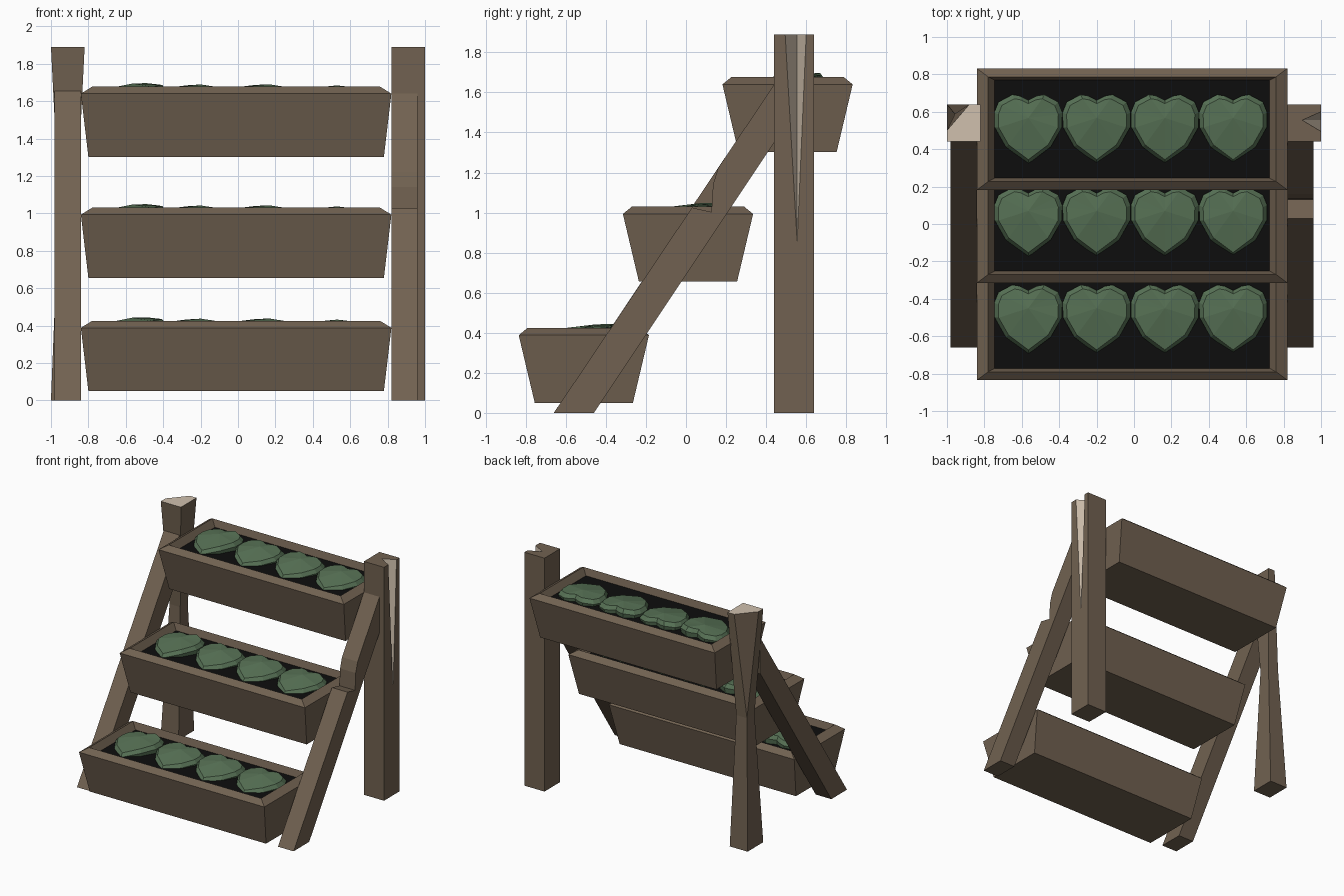
import bpy, bmesh

if "Cube" in bpy.data.objects:
    bpy.data.objects.remove(bpy.data.objects["Cube"])


def material(name, col):
    m = bpy.data.materials.new(name)
    m.diffuse_color = (*col, 1)
    m.use_nodes = True
    m.node_tree.nodes["Principled BSDF"].inputs["Base Color"].default_value = m.diffuse_color
    return m


WOOD = material("brown wood", (0.165, 0.121, 0.082))
CUT = material("pale cut wood", (0.63, 0.53, 0.42))
SOIL = material("black soil", (0.004, 0.004, 0.004))
LEAF = material("leaf green", (0.096, 0.168, 0.092))


def loft(name, rings, mats, paint=None, centre=None):
    """Skin a stack of counter-clockwise rings, cap both ends (or fan to a centre).
    paint(kind, segment, side) gives the material index."""
    bm = bmesh.new()
    vs = [[bm.verts.new(p) for p in r] for r in rings]
    n = len(rings[0])

    def face(verts, *key):
        f = bm.faces.new(verts)
        f.material_index = paint(*key) if paint else 0

    face(vs[0][::-1], "bottom", 0, 0)
    for s in range(len(vs) - 1):
        for i in range(n):
            j = (i + 1) % n
            face((vs[s][i], vs[s][j], vs[s + 1][j], vs[s + 1][i]), "side", s, i)
    if centre:
        c = bm.verts.new(centre)
        for i in range(n):
            face((vs[-1][i], vs[-1][(i + 1) % n], c), "top", 0, i)
    else:
        face(vs[-1], "top", 0, 0)
    bmesh.ops.remove_doubles(bm, verts=bm.verts, dist=1e-5)
    bmesh.ops.triangulate(bm, faces=[f for f in bm.faces if len(f.verts) > 4])
    bmesh.ops.recalc_face_normals(bm, faces=bm.faces)
    me = bpy.data.meshes.new(name)
    bm.to_mesh(me)
    bm.free()
    for m in mats:
        me.materials.append(m)
    ob = bpy.data.objects.new(name, me)
    bpy.context.collection.objects.link(ob)
    return ob


def rect(cx, cy, hx, hy, z):
    return [(cx + a * hx, cy + b * hy, z) for a, b in ((-1, -1), (1, -1), (1, 1), (-1, 1))]


# heart-leaved plant
HALF = [(0.045, 0.178), (0.085, 0.185), (0.16, 0.145), (0.182, 0.09),
        (0.18, 0.01), (0.12, -0.095)]
HEART = [(0, -0.185)] + HALF[::-1] + [(0, 0.155)] + [(-x, y) for x, y in HALF]


def plant(name, cx, cy, top, left, right):
    def height(x, y):
        t = min(1, max(0, 0.5 + x / 0.2))
        edge = 0.012 * max(0, abs(x) - 0.1) / 0.08
        return top + left + (right - left) * t - edge - 0.04 * max(0, -0.02 - y) / 0.165

    def ring(scale, drop):
        return [(cx + x * scale, cy + y * scale,
                 top - 0.07 if drop is None else height(x, y) - drop) for x, y in HEART]

    loft(name, [ring(0.95, None), ring(1.0, 0.035), ring(0.88, 0.006)], [LEAF],
         centre=(cx, cy + 0.06, height(0, 0) + 0.002))


# troughs with soil, four plants in each
TILTS = [(0.003, 0.027), (0.014, 0.006), (0.016, 0.006), (0.006, 0.004)]
for k, (cy, z) in enumerate(((-0.51, 0.05), (0.01, 0.655), (0.507, 1.302))):
    cx, top = -0.01, z + 0.375
    loft(f"trough_{k + 1}",
         [rect(cx, cy, 0.79, 0.245, z), rect(cx, cy, 0.83, 0.325, z + 0.338),
          rect(cx, cy, 0.77, 0.28, top), rect(cx, cy, 0.735, 0.262, top - 0.055)],
         [WOOD, SOIL], lambda kind, s, i: int(kind == "top"))
    for p, (l, r) in enumerate(TILTS):
        plant(f"plant_{k + 1}_{p + 1}", -0.565 + 0.365 * p, cy, top, l, r)

# slanted legs; the right one has a chipped notch in its upper edge
SLANT = [(-0.66, 0), (-0.46, 0), (0.45, 1.365), (0.45, 1.655)]
NOTCH = [(0.16, 1.222), (0.135, 1.14), (0.127, 1.003), (0.03, 1.025)]
for name, x0, prof in (("left_leg", -0.98, SLANT), ("right_leg", 0.82, SLANT + NOTCH)):
    loft(name, [[(x, y, z) for y, z in prof] for x in (x0, x0 + 0.14)], [WOOD])


# right post, split by a pale tapering crack on its outer face
def split(z, a, depth, b, tip=0.555):
    pts = [(0.82, 0.44), (1, 0.44), (1, a), (1 - depth, tip), (1, b), (1, 0.64), (0.82, 0.64)]
    return [(x, y, z) for x, y in pts]


loft("right_post", [rect(0.91, 0.54, 0.09, 0.1, 0)[:2] + [(1, 0.555, 0)] * 3
                    + rect(0.91, 0.54, 0.09, 0.1, 0)[2:],
                    split(0.85, 0.555, 0, 0.555), split(1.89, 0.495, 0.1, 0.6)],
     [WOOD, CUT], lambda kind, s, i: int(kind == "side" and s == 1 and i in (2, 3)))

# left post, waisted, with one top corner hewn off and a pale top
base = rect(-0.92, 0.54, 0.08, 0.1, 0)
waist = rect(-0.91, 0.54, 0.048, 0.048, 1.05)
crown = rect(-0.91, 0.54, 0.09, 0.1, 1.89)
loft("left_post", [base[:3] + [base[3]] * 2, waist[:3] + [waist[3]] * 2,
                   crown[:3] + [(-0.88, 0.64, 1.89), (-1, 0.5, 1.89)]],
     [WOOD, CUT], lambda kind, s, i: int(kind == "top"))
